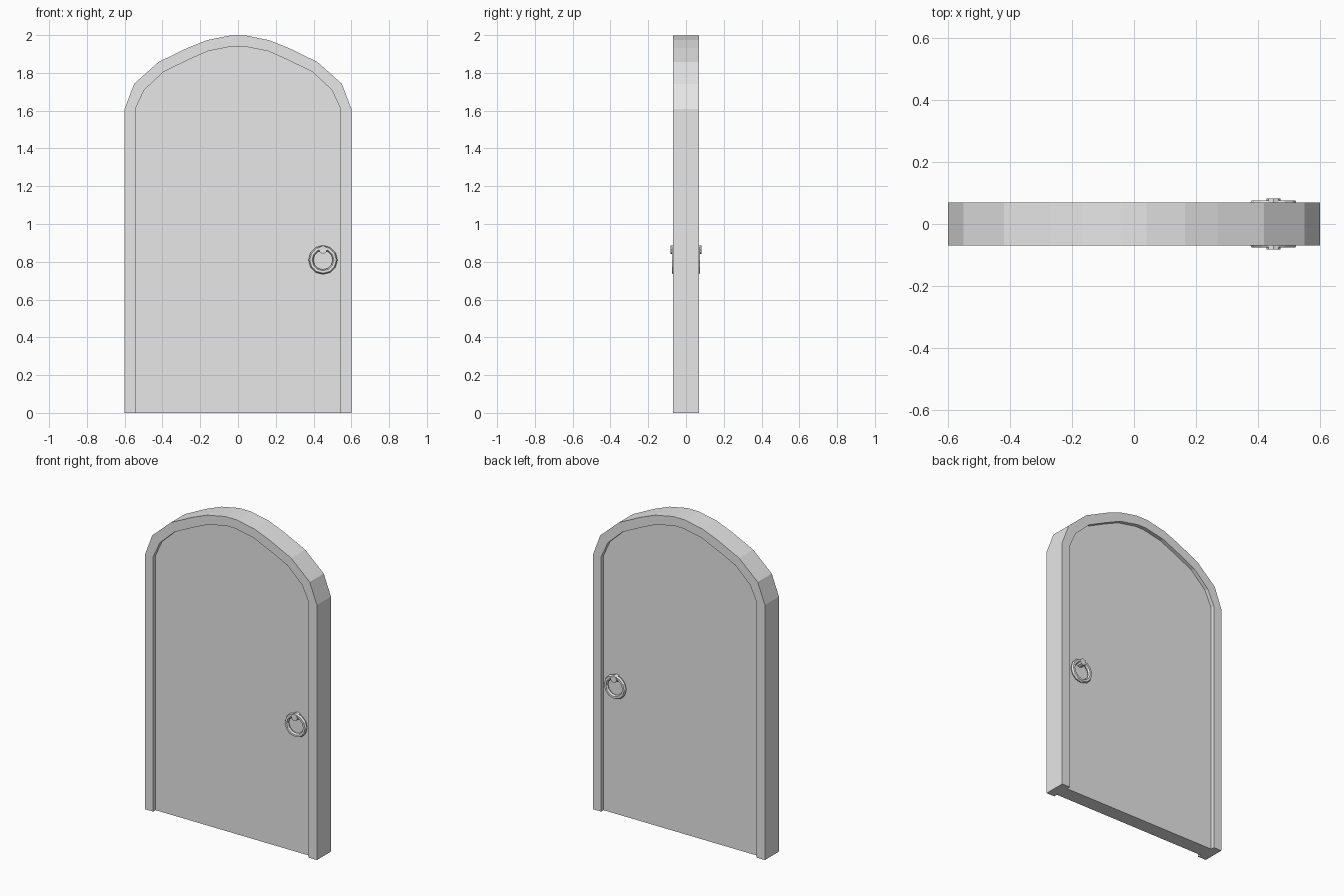
import bpy, bmesh, math
from mathutils import Matrix

if "Cube" in bpy.data.objects:
    bpy.data.objects.remove(bpy.data.objects["Cube"])

grey = bpy.data.materials.new("plain grey")
grey.diffuse_color = (0.8, 0.8, 0.8, 1)
grey.use_nodes = True
grey.node_tree.nodes["Principled BSDF"].inputs["Base Color"].default_value = grey.diffuse_color

# Half profiles of the arch, from the spring line up to the crown
OUTER = [(0.6, 1.61), (0.55, 1.742), (0.42, 1.858), (0.27, 1.931), (0.165, 1.973), (0.04, 1.998)]
INNER = [(0.543, 1.61), (0.497, 1.709), (0.395, 1.805), (0.265, 1.868), (0.16, 1.915), (0.03, 1.941)]


def outline(half):
    """Full open outline from the right foot over the arch to the left foot."""
    right = [(half[0][0], 0.0)] + half
    return right + [(-x, z) for x, z in reversed(right)]


def finish(bm, name):
    bmesh.ops.recalc_face_normals(bm, faces=bm.faces[:])
    mesh = bpy.data.meshes.new(name)
    bm.to_mesh(mesh)
    bm.free()
    mesh.materials.append(grey)
    ob = bpy.data.objects.new(name, mesh)
    bpy.context.collection.objects.link(ob)
    return ob


def slab(points, depth, name):
    """Upright plate with the given outline, centred on y = 0."""
    bm = bmesh.new()
    face = bm.faces.new([bm.verts.new((x, -depth, z)) for x, z in points])
    new = bmesh.ops.extrude_face_region(bm, geom=[face])["geom"]
    bmesh.ops.translate(bm, verts=[v for v in new if isinstance(v, bmesh.types.BMVert)],
                        vec=(0, 2 * depth, 0))
    return finish(bm, name)


# Arched frame: an outline that runs back along the opening
slab(outline(OUTER) + outline(INNER)[::-1], 0.07, "door_frame")
# Recessed door leaf
slab(outline(INNER), 0.046, "door_leaf")


def pull_ring(y, name):
    """Faceted ring with a chunky cross-section, hanging flat against the leaf."""
    bm = bmesh.new()
    n, m = 12, 6
    rows = []
    for i in range(n):
        a = 2 * math.pi * i / n
        row = []
        for j in range(m):
            b = 2 * math.pi * j / m
            r = 0.064 + 0.013 * math.cos(b)
            row.append(bm.verts.new((0.45 + r * math.sin(a), y + 0.013 * math.sin(b),
                                     0.81 + r * math.cos(a))))
        rows.append(row)
    for i in range(n):
        p, q = rows[i], rows[(i + 1) % n]
        for j in range(m):
            k = (j + 1) % m
            bm.faces.new((p[j], q[j], q[k], p[k]))
    return finish(bm, name)


def ring_boss(side, name):
    """Short round stud that holds the ring."""
    bm = bmesh.new()
    bmesh.ops.create_cone(bm, cap_ends=True, segments=8, radius1=0.022, radius2=0.022, depth=0.042,
                          matrix=Matrix.Translation((0.45, side * 0.061, 0.864))
                          @ Matrix.Rotation(math.pi / 2, 4, 'X'))
    return finish(bm, name)


# One pull on each side of the leaf
for side, word in ((-1, "front"), (1, "back")):
    pull_ring(side * 0.064, word + "_pull_ring")
    ring_boss(side, word + "_ring_boss")
